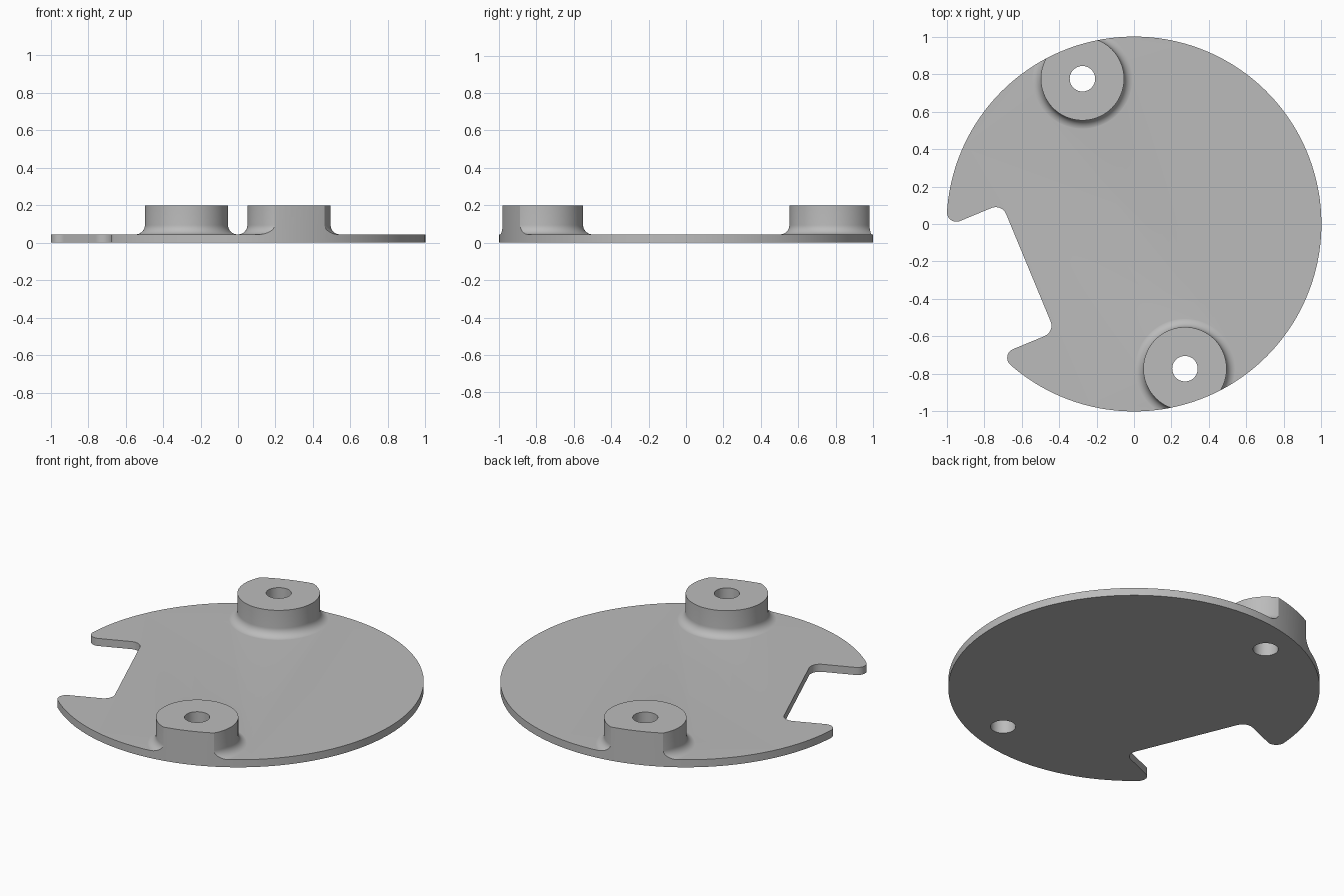
import bpy, bmesh, math
from mathutils import Matrix, Vector

cube = bpy.data.objects.get("Cube")
if cube:
    bpy.data.objects.remove(cube, do_unlink=True)

PLATE, TOP = 0.045, 0.2            # plate thickness, boss height
BOSS_R, HOLE_R, FILLET = 0.222, 0.068, 0.05
BOSSES = [Vector((-0.275, 0.775, 0)), Vector((0.272, -0.772, 0))]

grey = bpy.data.materials.new("plain grey")
grey.use_nodes = True
grey.diffuse_color = (0.5, 0.5, 0.5, 1)
grey.node_tree.nodes["Principled BSDF"].inputs["Base Color"].default_value = grey.diffuse_color


def arc(cx, cy, r, start, end, steps):
    angles = [math.radians(start + (end - start) * i / steps) for i in range(steps + 1)]
    return [(cx + r * math.cos(a), cy + r * math.sin(a)) for a in angles]


def make(name, bm):
    bmesh.ops.recalc_face_normals(bm, faces=bm.faces)
    mesh = bpy.data.meshes.new(name)
    bm.to_mesh(mesh)
    bm.free()
    mesh.materials.append(grey)
    obj = bpy.data.objects.new(name, mesh)
    bpy.context.collection.objects.link(obj)
    return obj


def prism(name, outline, z0, z1):
    bm = bmesh.new()
    face = bm.faces.new([bm.verts.new((x, y, z0)) for x, y in outline])
    side = bmesh.ops.extrude_face_region(bm, geom=[face])["geom"]
    bmesh.ops.translate(bm, vec=(0, 0, z1 - z0),
                        verts=[v for v in side if isinstance(v, bmesh.types.BMVert)])
    return make(name, bm)


def lathe(name, profile, centre, steps=96):
    bm = bmesh.new()
    verts = [bm.verts.new((r, 0, z)) for r, z in profile]
    edges = [bm.edges.new(pair) for pair in zip(verts, verts[1:])]
    bmesh.ops.spin(bm, geom=verts + edges, cent=(0, 0, 0), axis=(0, 0, 1),
                   angle=math.tau, steps=steps)
    bmesh.ops.remove_doubles(bm, verts=bm.verts, dist=1e-5)
    bmesh.ops.translate(bm, vec=centre, verts=bm.verts)
    return make(name, bm)


def combine(target, tool, operation):
    mod = target.modifiers.new(operation.title(), 'BOOLEAN')
    mod.operation, mod.solver, mod.object = operation, 'EXACT', tool
    bpy.context.view_layer.objects.active = target
    bpy.ops.object.modifier_apply(modifier=mod.name)
    bpy.data.objects.remove(tool, do_unlink=True)


# Oversized slab, trimmed to the outline later
plate = prism("mounting_plate", arc(0, 0, 1.3, 0, 355, 71), 0, PLATE)

# Bosses with a concave fillet at the foot
foot = BOSS_R + FILLET
fillet = arc(foot, PLATE + FILLET - 0.0004, FILLET, 180, 270, 10)
boss_profile = [(0, TOP), (BOSS_R, TOP)] + fillet + [(foot, 0.02), (0, 0.02)]
for centre in BOSSES:
    combine(plate, lathe("boss", boss_profile, centre), 'UNION')

# Disc outline with a rounded slot, drawn with the slot facing -x, then turned
HALF, DEPTH, TIP, INNER = 0.37, -0.61, 0.05, 0.06
tip_y = HALF + TIP
tip_x = -math.sqrt((1 - TIP) ** 2 - tip_y ** 2)
tip_a = math.degrees(math.atan2(tip_y, tip_x))
upper = (arc(tip_x, tip_y, TIP, tip_a, 270, 12)
         + arc(DEPTH - INNER, HALF - INNER, INNER, 90, 0, 10))
lower = [(x, -y) for x, y in reversed(upper)]
rim = arc(0, 0, 1, -tip_a, tip_a, 160)
turn = Matrix.Rotation(math.radians(22.5), 2)
outline = [tuple(turn @ Vector(p)) for p in rim[1:-1] + upper + lower]
combine(plate, prism("trim", outline, -0.1, 0.4), 'INTERSECT')

# Through holes
for centre in BOSSES:
    ring = [(x + centre.x, y + centre.y) for x, y in arc(0, 0, HOLE_R, 0, 352.5, 47)]
    combine(plate, prism("drill", ring, -0.1, 0.4), 'DIFFERENCE')

bpy.ops.object.select_all(action='DESELECT')
plate.select_set(True)
bpy.context.view_layer.objects.active = plate
bpy.ops.object.shade_smooth_by_angle(angle=math.radians(30))
